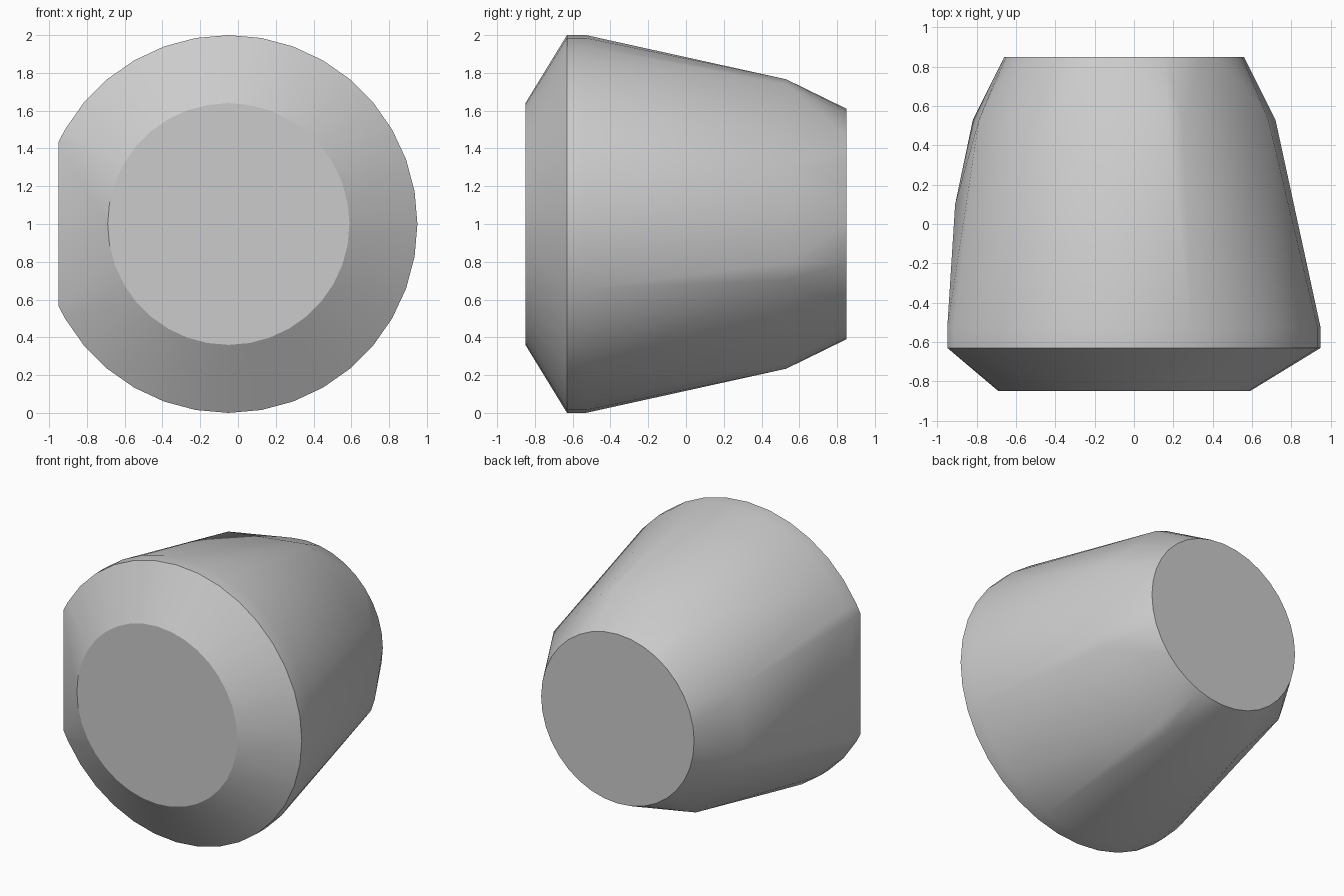
import bpy
import bmesh
from math import cos, sin, radians, acos, degrees

if "Cube" in bpy.data.objects:
    bpy.data.objects.remove(bpy.data.objects["Cube"], do_unlink=True)

CENTRE_X = -0.05
CENTRE_Z = 1.0
FLAT_X = -0.95      # the right side is trimmed here
FULL = [i * 10 for i in range(36)]


def ring(y, radius, angles):
    """Points on a circle facing the front, trimmed at the flat side."""
    limit = CENTRE_X - FLAT_X
    trim = degrees(acos(max(-1, -limit / radius)))
    points = []
    for a in angles:
        if radius * cos(radians(a)) >= -limit:
            points.append(a)
    if radius > limit:
        points += [trim, -trim]
    return [(CENTRE_X + radius * cos(radians(a)), y,
             CENTRE_Z + radius * sin(radians(a))) for a in points]


# Single flat colour
grey = bpy.data.materials.new("light_grey")
grey.use_nodes = True
colour = (0.6, 0.6, 0.6, 1)
grey.diffuse_color = colour
grey.node_tree.nodes["Principled BSDF"].inputs["Base Color"].default_value = colour

# Tapered body: front bevel, rim, coarse shoulder and back disc
shoulder = [74, 68, 23, -15, -22, -68, -74, -120, -158, 195, 158, 120]
points = ring(-0.85, 0.64, FULL)
points += ring(-0.63, 1.0, FULL)
points += ring(-0.53, 1.0, FULL)
points += ring(0.53, 0.797, shoulder)
points += ring(0.85, 0.61, FULL)
points.append((-0.91, 0.1, CENTRE_Z))   # tip of the flat side

bm = bmesh.new()
for p in points:
    bm.verts.new(p)
hull = bmesh.ops.convex_hull(bm, input=bm.verts)
loose = [v for v in bm.verts if not v.link_faces]
bmesh.ops.delete(bm, geom=loose, context='VERTS')
bmesh.ops.dissolve_limit(bm, angle_limit=radians(0.5),
                         verts=bm.verts, edges=bm.edges)
bmesh.ops.recalc_face_normals(bm, faces=bm.faces)

mesh = bpy.data.meshes.new("tapered_body")
bm.to_mesh(mesh)
bm.free()
mesh.materials.append(grey)
body = bpy.data.objects.new("tapered_body", mesh)
bpy.context.collection.objects.link(body)

# Smooth sides with crisp rim and end discs
bpy.ops.object.select_all(action='DESELECT')
body.select_set(True)
bpy.context.view_layer.objects.active = body
bpy.ops.object.shade_smooth_by_angle(angle=radians(29))
